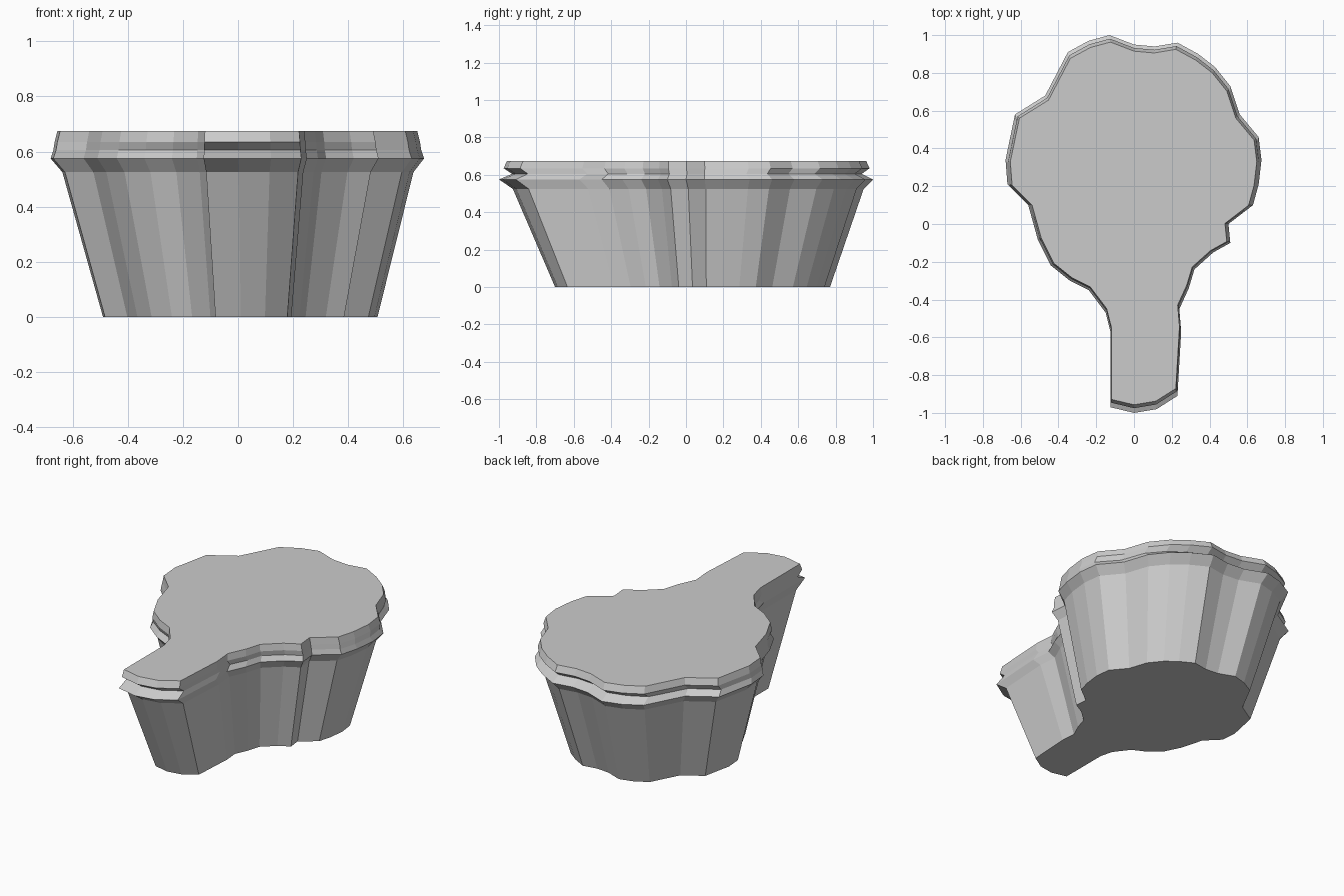
import bpy
import bmesh

cube = bpy.data.objects.get("Cube")
if cube:
    bpy.data.objects.remove(cube, do_unlink=True)

# Irregular pan-shaped outline at the widest point of the rim, clockwise from the back
OUTLINE = [
    (-.13, 1), (0, .95), (.11, .94), (.23, .96), (.34, .9), (.43, .83),
    (.51, .73), (.56, .58), (.66, .46), (.675, .34), (.66, .21), (.63, .1),
    (.5, 0), (.51, -.1), (.42, -.15), (.32, -.24), (.29, -.34), (.24, -.45),
    (.25, -.57), (.23, -.91), (.12, -.98), (0, -1), (-.125, -.97),
    (-.125, -.57), (-.15, -.47), (-.24, -.35), (-.34, -.3), (-.44, -.22),
    (-.51, -.08), (-.56, .1), (-.67, .21), (-.68, .34), (-.63, .58),
    (-.47, .68), (-.35, .91), (-.24, .97),
]

# Each level: height, x scale, y scale, x shift, y shift
LEVELS = [
    (0, .735, .735, .01, .035),       # foot of the tapered wall
    (.525, .94, .938, .002, .012),    # top of the wall
    (.575, 1, 1, 0, 0),               # flared ledge
    (.605, .985, .935, 0, .005),      # groove
    (.635, .978, .978, 0, .003),      # lip
    (.675, .963, .96, 0, .003),       # flat top
]


def make_material(name, value):
    mat = bpy.data.materials.new(name)
    mat.use_nodes = True
    color = (value, value, value, 1)
    mat.diffuse_color = color
    mat.node_tree.nodes["Principled BSDF"].inputs["Base Color"].default_value = color
    return mat


def loft(name, outline, levels, mat):
    """Skin one outline through scaled levels and cap both ends."""
    bm = bmesh.new()
    rings = [[bm.verts.new((x * sx + ox, y * sy + oy, z)) for x, y in outline]
             for z, sx, sy, ox, oy in levels]
    count = len(outline)
    for low, high in zip(rings, rings[1:]):
        for i in range(count):
            j = (i + 1) % count
            bm.faces.new((low[i], low[j], high[j], high[i]))
    bm.faces.new(rings[0])
    bm.faces.new(rings[-1])
    bmesh.ops.recalc_face_normals(bm, faces=bm.faces)
    mesh = bpy.data.meshes.new(name)
    bm.to_mesh(mesh)
    bm.free()
    mesh.materials.append(mat)
    obj = bpy.data.objects.new(name, mesh)
    bpy.context.collection.objects.link(obj)
    return obj


# Tapered body with ledge, groove and flat top
loft("tapered_island", OUTLINE, LEVELS, make_material("light_grey", .6))
